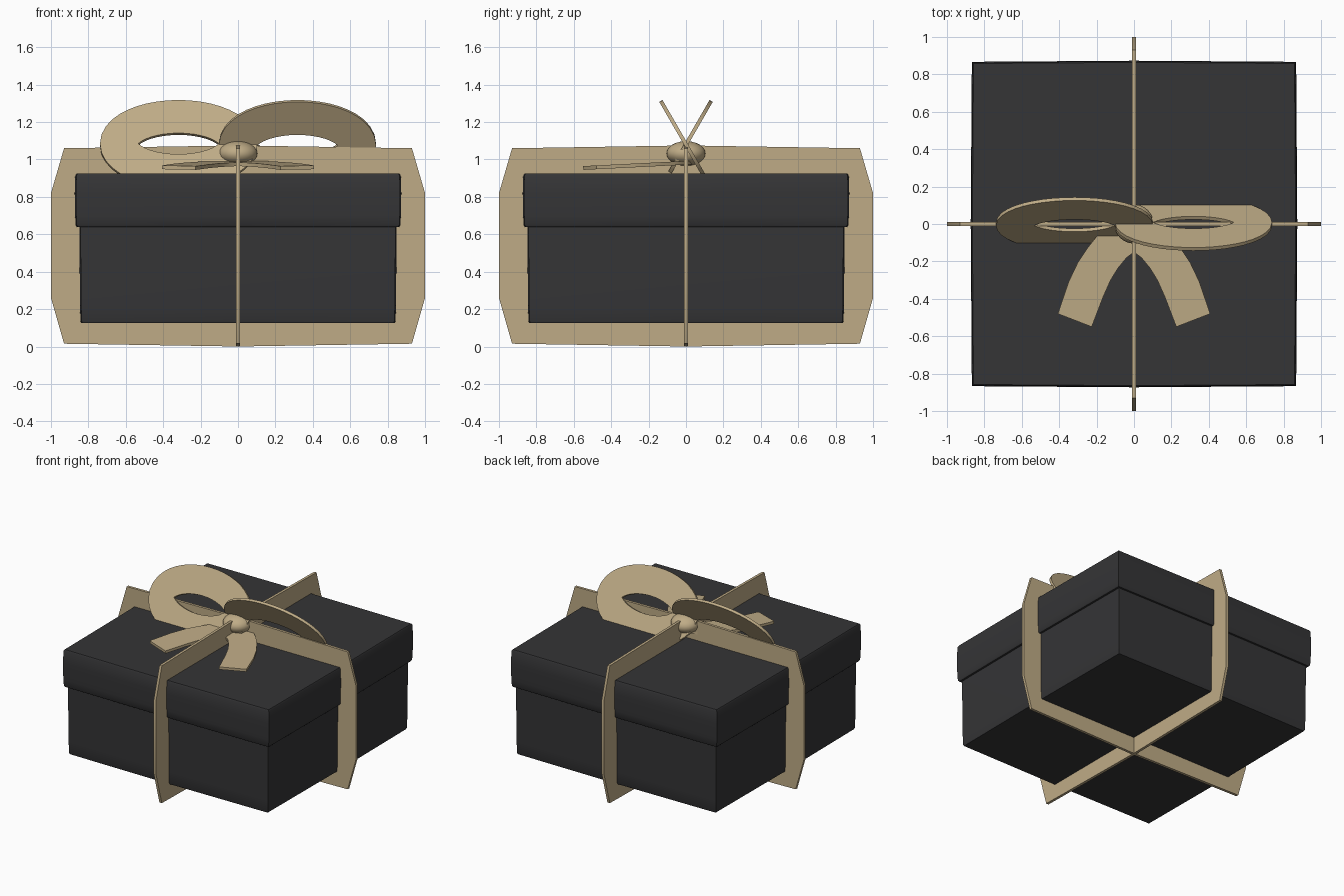
import bpy, bmesh, math
from mathutils import Matrix, Vector

if "Cube" in bpy.data.objects:
    bpy.data.objects.remove(bpy.data.objects["Cube"])


def material(name, rgb):
    m = bpy.data.materials.new(name)
    m.diffuse_color = (*rgb, 1)
    m.use_nodes = True
    m.node_tree.nodes["Principled BSDF"].inputs["Base Color"].default_value = m.diffuse_color
    return m


BLACK = material("black_card", (0.035, 0.035, 0.037))
TAN = material("tan_ribbon", (0.52, 0.41, 0.24))


def finish(name, bm, mat, smooth=None):
    bmesh.ops.recalc_face_normals(bm, faces=bm.faces)
    me = bpy.data.meshes.new(name)
    bm.to_mesh(me)
    bm.free()
    ob = bpy.data.objects.new(name, me)
    bpy.context.collection.objects.link(ob)
    me.materials.append(mat)
    if smooth is not None:
        bpy.ops.object.select_all(action='DESELECT')
        ob.select_set(True)
        bpy.context.view_layer.objects.active = ob
        bpy.ops.object.shade_smooth_by_angle(angle=math.radians(smooth))
    return ob


def card_box(name, rings):
    """Square loft through (z, half width) rings, with slightly bulging sides."""
    bm = bmesh.new()
    loops = []
    for z, h in rings:
        m = h + 0.006
        pts = [(h, -h), (m, 0), (h, h), (0, m), (-h, h), (-m, 0), (-h, -h), (0, -m)]
        loops.append([bm.verts.new((x, y, z)) for x, y in pts])
    for a, b in zip(loops, loops[1:]):
        for i in range(8):
            j = (i + 1) % 8
            bm.faces.new((a[i], a[j], b[j], b[i]))
    bm.faces.new(loops[0])
    bm.faces.new(loops[-1])
    return finish(name, bm, BLACK, 50)


def band(name, outer, inner, closed, matrix, t=0.01):
    """Flat ribbon between two edge lines, given thickness along local z."""
    bm = bmesh.new()
    rows = []
    for o, i in zip(outer, inner):
        corners = [(*o, -t), (*o, t), (*i, t), (*i, -t)]
        rows.append([bm.verts.new(matrix @ Vector(c)) for c in corners])
    n = len(rows)
    for k in range(n if closed else n - 1):
        a, b = rows[k], rows[(k + 1) % n]
        for c in range(4):
            d = (c + 1) % 4
            bm.faces.new((a[c], a[d], b[d], b[c]))
    if not closed:
        bm.faces.new(rows[0])
        bm.faces.new(rows[-1])
    return finish(name, bm, TAN, 30)


# Box body and overhanging lid
card_box("box_body", [(0.125, 0.832), (0.135, 0.836), (0.22, 0.839), (0.66, 0.842)])
card_box("box_lid", [(0.64, 0.856), (0.648, 0.862), (0.70, 0.865), (0.82, 0.867),
                     (0.915, 0.864), (0.925, 0.858)])

# Two upright straps crossing at the centre
half_out = [(0, 0), (0.93, 0.015), (1, 0.26), (1, 0.82), (0.93, 1.06), (0, 1.075)]
half_in = [(0, 0.19), (0.79, 0.20), (0.81, 0.28), (0.81, 0.80), (0.79, 0.86), (0, 0.87)]


def mirrored(half):
    return half + [(-x, y) for x, y in half[-2:0:-1]]


upright = Matrix.Rotation(math.pi / 2, 4, 'X')
for name, turn in (("strap_across", 0), ("strap_front_back", math.pi / 2)):
    band(name, mirrored(half_out), mirrored(half_in), True,
         Matrix.Rotation(turn, 4, 'Z') @ upright)

# Bow loops: elliptical ribbon rings leaning opposite ways
A, B, W = 0.318, 0.167, 0.102
for name, side, lean in (("bow_loop_left", -1, 60), ("bow_loop_right", 1, 120)):
    outer, inner = [], []
    for k in range(40):
        a = 2 * math.pi * k / 40
        p = Vector((A * math.cos(a), B * math.sin(a)))
        n = Vector((B * math.cos(a), A * math.sin(a))).normalized()
        q = p - n * W
        if q.y * p.y < 0:
            q.y = 0
        outer.append(p + n * W)
        inner.append(q)
    band(name, outer, inner, True, Matrix.Translation((side * 0.318, 0, 1.08))
         @ Matrix.Rotation(math.radians(lean), 4, 'X'))

# Ribbon tails lying just above the lid
tail_out = [(0.05, 0.03), (0.13, 0.0), (0.195, -0.06), (0.25, -0.13), (0.30, -0.205),
            (0.35, -0.31), (0.407, -0.48)]
tail_in = [(-0.03, -0.13), (0.0, -0.15), (0.04, -0.18), (0.085, -0.235), (0.125, -0.30),
           (0.165, -0.39), (0.226, -0.55)]
slope = Matrix.Translation((0, 0, 0.982)) @ Matrix.Rotation(0.05, 4, 'X')
for name, s in (("tail_left", -1), ("tail_right", 1)):
    band(name, [(s * x, y) for x, y in tail_out], [(s * x, y) for x, y in tail_in],
         False, slope)

# Knot
bm = bmesh.new()
bmesh.ops.create_uvsphere(bm, u_segments=24, v_segments=12, radius=1,
                          matrix=Matrix.Translation((0, 0, 1.032))
                          @ Matrix.Diagonal((0.105, 0.105, 0.066, 1)))
finish("bow_knot", bm, TAN, 60)
